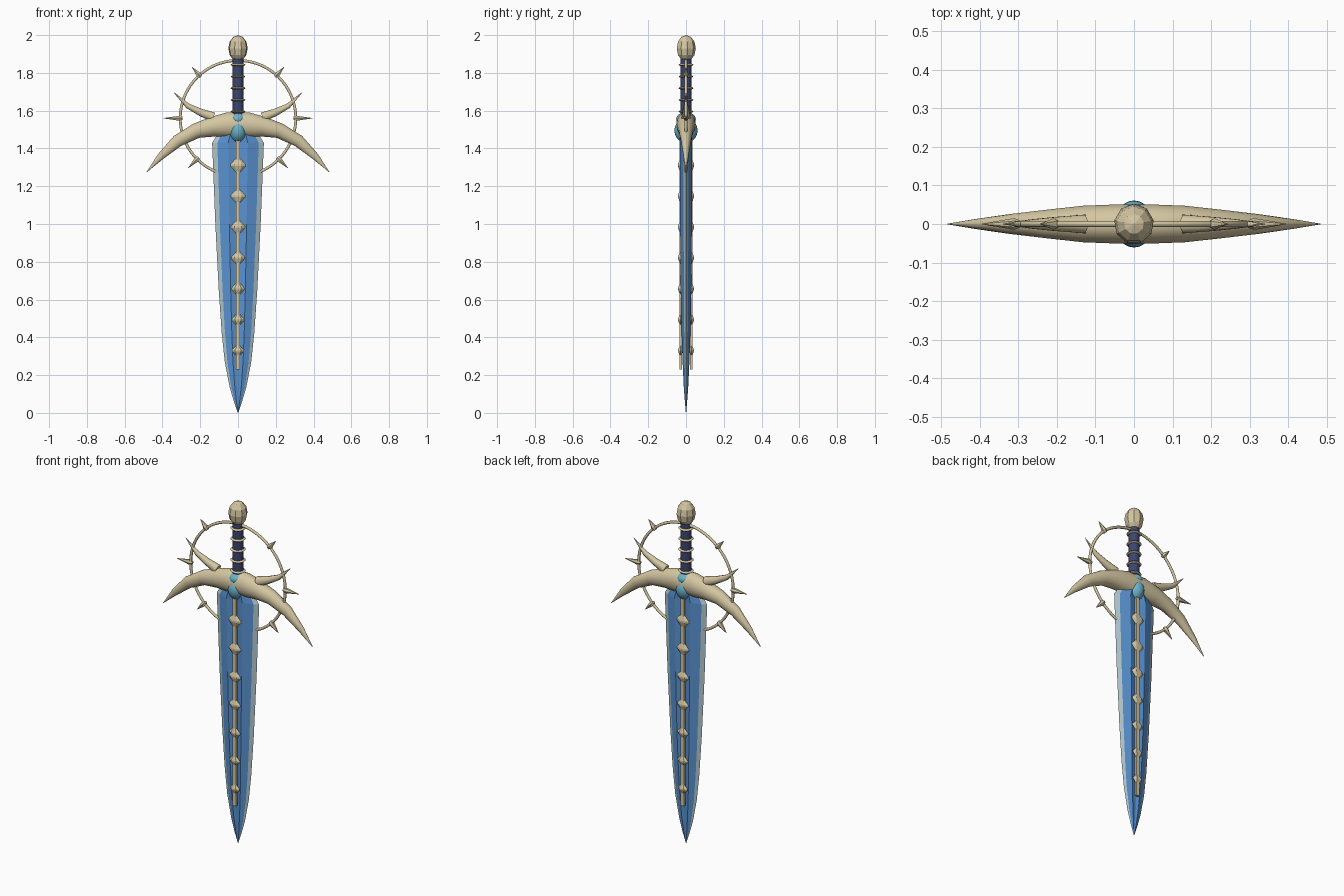
import bpy, bmesh, math
from mathutils import Vector

cube = bpy.data.objects.get("Cube")
if cube:
    bpy.data.objects.remove(cube, do_unlink=True)


def material(name, r, g, b):
    m = bpy.data.materials.new(name)
    m.use_nodes = True
    m.diffuse_color = (r, g, b, 1)
    m.node_tree.nodes["Principled BSDF"].inputs["Base Color"].default_value = (r, g, b, 1)
    return m


BONE = material("bone", 0.66, 0.57, 0.36)
BLUE = material("blade blue", 0.10, 0.29, 0.64)
PALE = material("pale edge", 0.45, 0.58, 0.62)
TEAL = material("teal gem", 0.15, 0.45, 0.60)
NAVY = material("navy grip", 0.045, 0.06, 0.16)


def finish(name, bm, mats, smooth=False):
    """Turn a bmesh into a named object."""
    bmesh.ops.remove_doubles(bm, verts=bm.verts, dist=0.0003)
    bmesh.ops.recalc_face_normals(bm, faces=bm.faces)
    me = bpy.data.meshes.new(name)
    bm.to_mesh(me)
    bm.free()
    ob = bpy.data.objects.new(name, me)
    bpy.context.collection.objects.link(ob)
    for m in mats:
        me.materials.append(m)
    if smooth:
        bpy.ops.object.select_all(action='DESELECT')
        ob.select_set(True)
        bpy.context.view_layer.objects.active = ob
        bpy.ops.object.shade_smooth_by_angle(angle=math.radians(50))
    return ob


def loft(name, rings, mats, smooth=False, rule=None):
    """Skin a list of equal point rings and cap both ends."""
    bm = bmesh.new()
    rows = [[bm.verts.new(p) for p in ring] for ring in rings]
    n = len(rows[0])
    for a, b in zip(rows, rows[1:]):
        for i in range(n):
            j = (i + 1) % n
            f = bm.faces.new((a[i], a[j], b[j], b[i]))
            if rule:
                f.material_index = rule(i)
    bm.faces.new(rows[0])
    bm.faces.new(rows[-1])
    return finish(name, bm, mats, smooth)


def tube(name, path, mat, sides=12, smooth=True):
    """Sweep an ellipse along (x, z, in-plane radius, depth radius) points."""
    rings = []
    for k, (x, z, r, d) in enumerate(path):
        p, q = path[max(k - 1, 0)], path[min(k + 1, len(path) - 1)]
        t = Vector((q[0] - p[0], q[1] - p[1])).normalized()
        ring = []
        for i in range(sides):
            a = math.tau * (i + 0.5) / sides
            c = r * math.cos(a)
            ring.append((x - t.y * c, d * math.sin(a), z + t.x * c))
        rings.append(ring)
    return loft(name, rings, [mat], smooth)


def ball(name, mat, loc, size, u, v, smooth):
    bm = bmesh.new()
    bmesh.ops.create_uvsphere(bm, u_segments=u, v_segments=v, radius=1)
    bmesh.ops.scale(bm, vec=size, verts=bm.verts)
    bmesh.ops.translate(bm, vec=loc, verts=bm.verts)
    return finish(name, bm, [mat], smooth)


# Blade: grooved section, (height, half width, half thickness)
SECTIONS = [(0, 0.001, 0.001), (0.06, 0.022, 0.006), (0.14, 0.045, 0.012),
            (0.27, 0.07, 0.018), (0.42, 0.086, 0.023), (0.65, 0.102, 0.028),
            (1.0, 0.12, 0.031), (1.43, 0.137, 0.033), (1.48, 0.105, 0.033)]
quarter = [(1, 0), (0.8, 0.4), (0.38, 1), (0.1, 0.7)]
half = quarter + [(-x, y) for x, y in reversed(quarter)]
outline = half + [(x, -y) for x, y in reversed(half[1:-1])]
loft("blade", [[(x * w, y * t, z) for x, y in outline] for z, w, t in SECTIONS],
     [BLUE, PALE], rule=lambda i: 1 if i in (0, 6, 7, 13) else 0)

# Spine bars and faceted studs on both faces
for s, side in ((-1, "front"), (1, "back")):
    bm = bmesh.new()
    bmesh.ops.create_cube(bm, size=1)
    bmesh.ops.scale(bm, vec=(0.022, 0.012, 1.23), verts=bm.verts)
    bmesh.ops.translate(bm, vec=(0, s * 0.028, 0.845), verts=bm.verts)
    finish(side + "_spine", bm, [BONE])
    for k in range(7):
        r = 0.031 + 0.0015 * k
        z = 0.33 + 0.1635 * k
        rings = []
        for dz, f in ((-1.1, 0.1), (-0.12, 1), (0.12, 1), (1.1, 0.1)):
            rings.append([(f * r * math.cos(a * math.pi / 3),
                           s * 0.029 + f * 0.015 * math.sin(a * math.pi / 3),
                           z + dz * r) for a in range(6)])
        loft(f"{side}_stud_{k + 1}", rings, [BONE])

# Crossguard: one horn swept from tip to tip
horn = [(0.053, 1.525, 0.067, 0.051), (0.13, 1.516, 0.054, 0.048),
        (0.22, 1.494, 0.041, 0.038), (0.32, 1.44, 0.033, 0.026),
        (0.41, 1.357, 0.019, 0.013), (0.483, 1.275, 0.001, 0.001)]
mirror = [(-x, z, r, d) for x, z, r, d in reversed(horn)]
tube("crossguard", mirror + [(0, 1.525, 0.064, 0.052)] + horn, BONE, 20)

# Upswept thorns on the guard
for s, side in ((1, "left"), (-1, "right")):
    thorn = [(0.13, 1.565, 0.028, 0.026), (0.2, 1.592, 0.021, 0.02),
             (0.265, 1.625, 0.015, 0.013), (0.34, 1.697, 0.001, 0.001)]
    tube(side + "_thorn", [(s * x, z, r, d) for x, z, r, d in thorn], BONE, 8)

# Open halo ring with outward spikes
CZ, R = 1.56, 0.306
arc = [math.radians(-69 + 318 * k / 64) for k in range(65)]
tube("halo_ring", [(R * math.cos(a), CZ + R * math.sin(a), 0.008, 0.008) for a in arc], BONE, 8)
for deg, tip in ((0, 0.394), (48, 0.364), (132, 0.364), (180, 0.394), (225, 0.372), (315, 0.372)):
    a = math.radians(deg)
    path = [(q * math.cos(a), CZ + q * math.sin(a), r, r)
            for q, r in ((R - 0.012, 0.009), (R + 0.006, 0.015), (tip, 0.001))]
    tube(f"halo_spike_{deg}", path, BONE, 6, False)

# Central gems
ball("lower_gem", TEAL, (0, 0, 1.495), (0.05, 0.061, 0.066), 24, 16, True)
ball("upper_gem", TEAL, (0, 0, 1.555), (0.046, 0.052, 0.036), 24, 16, True)

# Grip with thin wrapped bands
tube("grip", [(0, 1.54, 0.031, 0.031), (0, 1.88, 0.029, 0.029)], NAVY, 12)
for k in range(5):
    z = 1.595 + 0.062 * k
    tube(f"grip_band_{k + 1}", [(0, z - 0.006, 0.033, 0.033), (0, z, 0.041, 0.041),
                                (0, z + 0.006, 0.033, 0.033)], BONE, 12)

# Faceted egg-shaped pommel
ball("pommel", BONE, (0, 0, 1.93), (0.052, 0.052, 0.07), 9, 6, False)
